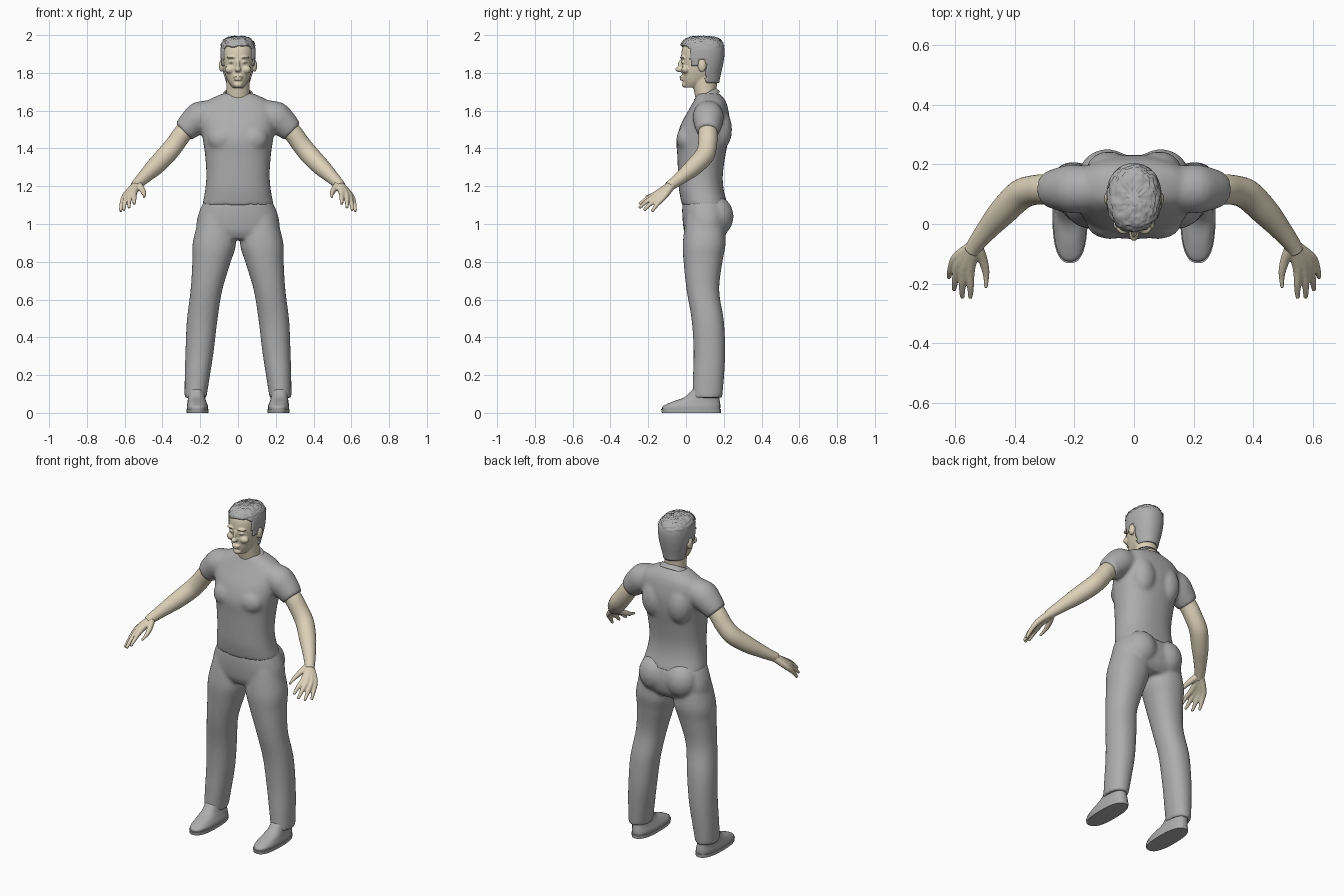
import bpy
import bmesh
import random
from math import cos, sin, pi, radians
from mathutils import Vector, Matrix

random.seed(4)
if "Cube" in bpy.data.objects:
    bpy.data.objects.remove(bpy.data.objects["Cube"])


def material(name, rgb):
    mat = bpy.data.materials.new(name)
    mat.use_nodes = True
    mat.diffuse_color = (*rgb, 1)
    mat.node_tree.nodes["Principled BSDF"].inputs["Base Color"].default_value = (*rgb, 1)
    return mat


GREY = material("cloth grey", (0.42, 0.42, 0.42))
SKIN = material("skin beige", (0.72, 0.64, 0.48))


def spline(a, b, c, d, t):
    """Catmull-Rom point between b and c."""
    return b + 0.5 * t * (c - a + t * (2 * a - 5 * b + 4 * c - d + t * (3 * (b - c) + d - a)))


def loft(bm, rings, sides=32, steps=5, power=2.0):
    """Skin a closed surface over rings, each given as (centre, u axis, v axis)."""
    last = len(rings) - 1
    dense = []
    for i in range(last):
        near = [rings[min(max(i + k, 0), last)] for k in (-1, 0, 1, 2)]
        for s in range(steps):
            dense.append([spline(*[r[j] for r in near], s / steps) for j in range(3)])
    dense.append(rings[last])

    def bow(v):
        return abs(v) ** (2 / power) * (1 if v > 0 else -1)

    loops = []
    for centre, u, v in dense:
        angles = [2 * pi * k / sides for k in range(sides)]
        loops.append([bm.verts.new(centre + u * bow(cos(a)) + v * bow(sin(a))) for a in angles])
    faces = [bm.faces.new(loops[0][::-1]), bm.faces.new(loops[-1])]
    for low, high in zip(loops, loops[1:]):
        for k in range(sides):
            n = (k + 1) % sides
            faces.append(bm.faces.new((low[k], low[n], high[n], high[k])))
    bmesh.ops.recalc_face_normals(bm, faces=faces)


def stack(bm, rows, **options):
    """Loft horizontal rings: height, centre x, half width, front y, back y."""
    loft(bm, [(Vector((x, (f + b) / 2, z)), Vector((w, 0, 0)), Vector((0, (b - f) / 2, 0)))
              for z, x, w, f, b in rows], **options)


def tube(bm, points, radii, **options):
    """Loft round rings along a path."""
    pts = [Vector(p) for p in points]
    rings = []
    for i, p in enumerate(pts):
        along = (pts[min(i + 1, len(pts) - 1)] - pts[max(i - 1, 0)]).normalized()
        u = along.cross(Vector((0, 1, 0.3))).normalized()
        rings.append((p, u * radii[i], along.cross(u) * radii[i]))
    loft(bm, rings, **options)


def ball(bm, centre, size):
    bmesh.ops.create_uvsphere(bm, u_segments=20, v_segments=12, radius=1,
                              matrix=Matrix.Translation(centre) @ Matrix.Diagonal((*size, 1)))


def finish(bm, name, mat, mirror=False, voxel=0, smooth=0):
    mesh = bpy.data.meshes.new(name)
    bm.to_mesh(mesh)
    bm.free()
    obj = bpy.data.objects.new(name, mesh)
    bpy.context.collection.objects.link(obj)
    mesh.materials.append(mat)
    mesh.polygons.foreach_set("use_smooth", [True] * len(mesh.polygons))
    if mirror:
        mod = obj.modifiers.new("mirror", "MIRROR")
        mod.use_mirror_merge = False
    if voxel:
        mod = obj.modifiers.new("fuse", "REMESH")
        mod.mode = "VOXEL"
        mod.voxel_size = voxel
        mod.use_smooth_shade = True
    if smooth:
        mod = obj.modifiers.new("soften", "SMOOTH")
        mod.iterations = smooth
    return obj


# Shirt: torso, shoulder blades, chest and sleeves fused together
bm = bmesh.new()
stack(bm, [(1.1, 0, .19, -.022, .222), (1.18, 0, .174, -.037, .2), (1.26, 0, .168, -.042, .195),
           (1.36, 0, .174, -.046, .208), (1.45, 0, .187, -.05, .225), (1.53, 0, .2, -.026, .232),
           (1.6, 0, .2, .012, .225), (1.65, 0, .165, .04, .21), (1.69, 0, .085, .06, .18)],
      power=2.3)
for side in (-1, 1):
    ball(bm, (side * .085, .18, 1.5), (.075, .064, .11))
    ball(bm, (side * .08, .005, 1.45), (.08, .056, .07))
    tube(bm, [(side * .1, .115, 1.59), (side * .2, .118, 1.567), (side * .245, .118, 1.53),
              (side * .288, .116, 1.488)], [.07, .082, .074, .06])
finish(bm, "shirt", GREY, voxel=.01, smooth=6)

# Collar band, tilted forward
bm = bmesh.new()
tilt = Matrix.Rotation(radians(27), 3, "X")
collar = []
for k in range(33):
    a = 2 * pi * k / 32
    collar.append(Vector((0, .108, 1.678)) + tilt @ Vector((.08 * cos(a), .066 * sin(a), 0)))
for a, b in zip(collar, collar[1:]):
    out = (a - Vector((0, .108, 1.678))).normalized()
    out_b = (b - Vector((0, .108, 1.678))).normalized()
    lift = tilt @ Vector((0, 0, .014))
    rails = [[p - lift + o * .008, p + lift, p + lift - o * .01] for p, o in ((a, out), (b, out_b))]
    for k in range(2):
        bm.faces.new([bm.verts.new(p) for p in (rails[0][k], rails[1][k], rails[1][k + 1], rails[0][k + 1])])
bmesh.ops.remove_doubles(bm, verts=bm.verts[:], dist=.0005)
finish(bm, "collar", GREY)

# Trousers: pelvis, seat and legs fused together
bm = bmesh.new()
stack(bm, [(1.14, 0, .17, -.015, .2), (1.08, 0, .2, -.02, .225), (1.02, 0, .218, -.018, .232),
           (.96, 0, .215, -.01, .22), (.92, 0, .15, .01, .19)], power=2.3)
for side in (-1, 1):
    ball(bm, (side * .09, .165, 1.04), (.095, .087, .105))
    stack(bm, [(1.04, side * .115, .09, 0, .2), (.9, side * .125, .115, -.017, .21),
               (.8, side * .14, .102, -.013, .193), (.65, side * .167, .084, .003, .176),
               (.49, side * .19, .081, .03, .2), (.33, side * .203, .075, .04, .208),
               (.2, side * .215, .067, .037, .202), (.08, side * .225, .058, .033, .192)],
          power=2.2)
finish(bm, "trousers", GREY, voxel=.01, smooth=6)

# Shoes and soles
bm = bmesh.new()
stack(bm, [(.015, .215, .055, -.125, .18), (.035, .215, .056, -.122, .182), (.058, .217, .05, -.075, .18),
           (.085, .22, .045, -.005, .176), (.13, .222, .042, .04, .172)], power=2.5)
finish(bm, "shoe", GREY, mirror=True)
bm = bmesh.new()
stack(bm, [(0, .215, .058, -.128, .184), (.02, .215, .059, -.132, .186)], power=2.5, steps=1)
sole = finish(bm, "sole", GREY, mirror=True)
sole.data.polygons.foreach_set("use_smooth", [False] * len(sole.data.polygons))

# Bare arms
bm = bmesh.new()
tube(bm, [(.2, .115, 1.56), (.285, .116, 1.487), (.335, .114, 1.42), (.382, .098, 1.363),
          (.44, .042, 1.303), (.49, -.015, 1.255), (.53, -.066, 1.216), (.545, -.09, 1.2)],
     [.046, .05, .05, .051, .047, .037, .029, .026])
finish(bm, "arm", SKIN, mirror=True)

# Hands: each digit starts at the wrist so the palm forms between them
bm = bmesh.new()
wrist = Vector((.533, -.07, 1.212))
digits = [((.51, -.115, 1.185), (.497, -.165, 1.16), (.498, -.215, 1.142)),
          ((.55, -.148, 1.165), (.549, -.205, 1.135), (.55, -.248, 1.105)),
          ((.57, -.145, 1.16), (.577, -.205, 1.122), (.577, -.248, 1.085)),
          ((.587, -.133, 1.153), (.6, -.185, 1.11), (.605, -.223, 1.073)),
          ((.598, -.115, 1.147), (.616, -.155, 1.102), (.622, -.18, 1.066))]
for knuckle, joint, tip in digits:
    start = wrist.lerp(Vector(knuckle), .1)
    tube(bm, [start, knuckle, joint, tip], [.022, .017, .012, .008], sides=14)
finish(bm, "hand", SKIN, mirror=True, voxel=.005, smooth=2)

# Head with neck and facial features
bm = bmesh.new()
stack(bm, [(1.62, 0, .066, .06, .17), (1.7, 0, .062, .043, .162), (1.78, 0, .062, .03, .168)])
stack(bm, [(1.722, 0, .028, -.004, .06), (1.75, 0, .05, -.015, .12), (1.79, 0, .068, -.021, .165),
           (1.83, 0, .079, -.022, .183), (1.88, 0, .085, -.026, .193), (1.93, 0, .083, -.02, .19),
           (1.965, 0, .066, .003, .17), (1.98, 0, .04, .03, .14)], power=2.2)
ball(bm, (0, -.03, 1.818), (.017, .028, .014))
ball(bm, (0, -.026, 1.84), (.01, .018, .03))
ball(bm, (0, -.022, 1.779), (.026, .014, .006))
ball(bm, (0, -.02, 1.766), (.022, .014, .007))
ball(bm, (0, -.008, 1.738), (.024, .014, .016))
for side in (-1, 1):
    ball(bm, (side * .034, -.014, 1.882), (.026, .02, .007))
    ball(bm, (side * .033, -.015, 1.857), (.015, .013, .007))
    ball(bm, (side * .042, -.002, 1.818), (.028, .022, .022))
    ball(bm, (side * .088, .085, 1.838), (.013, .022, .033))
finish(bm, "head", SKIN, voxel=.0045, smooth=2)


# Short hair: a shell trimmed along the hairline and roughened on top
def hairline(y):
    if y < .025:
        return 1.945 - max(y, 0)
    if y < .065:
        return 1.835
    return 1.87 if y < .105 else 1.745


bm = bmesh.new()
stack(bm, [(1.73, 0, .055, .04, .172), (1.79, 0, .077, -.028, .184), (1.83, 0, .086, -.03, .193),
           (1.88, 0, .092, -.031, .202), (1.93, 0, .092, -.028, .203), (1.965, 0, .079, -.016, .188),
           (1.984, 0, .055, .012, .16), (1.991, 0, .018, .06, .11)], sides=56, steps=6, power=2.2)
trim = []
for face in bm.faces:
    spot = face.calc_center_median()
    if spot.z < hairline(spot.y):
        trim.append(face)
bmesh.ops.delete(bm, geom=trim, context="FACES")
bm.normal_update()
for vert in bm.verts:
    if vert.co.z > 1.94:
        vert.co += vert.normal * random.uniform(-.003, .007)
hair = finish(bm, "hair", GREY)
shell = hair.modifiers.new("thickness", "SOLIDIFY")
shell.thickness = .012
